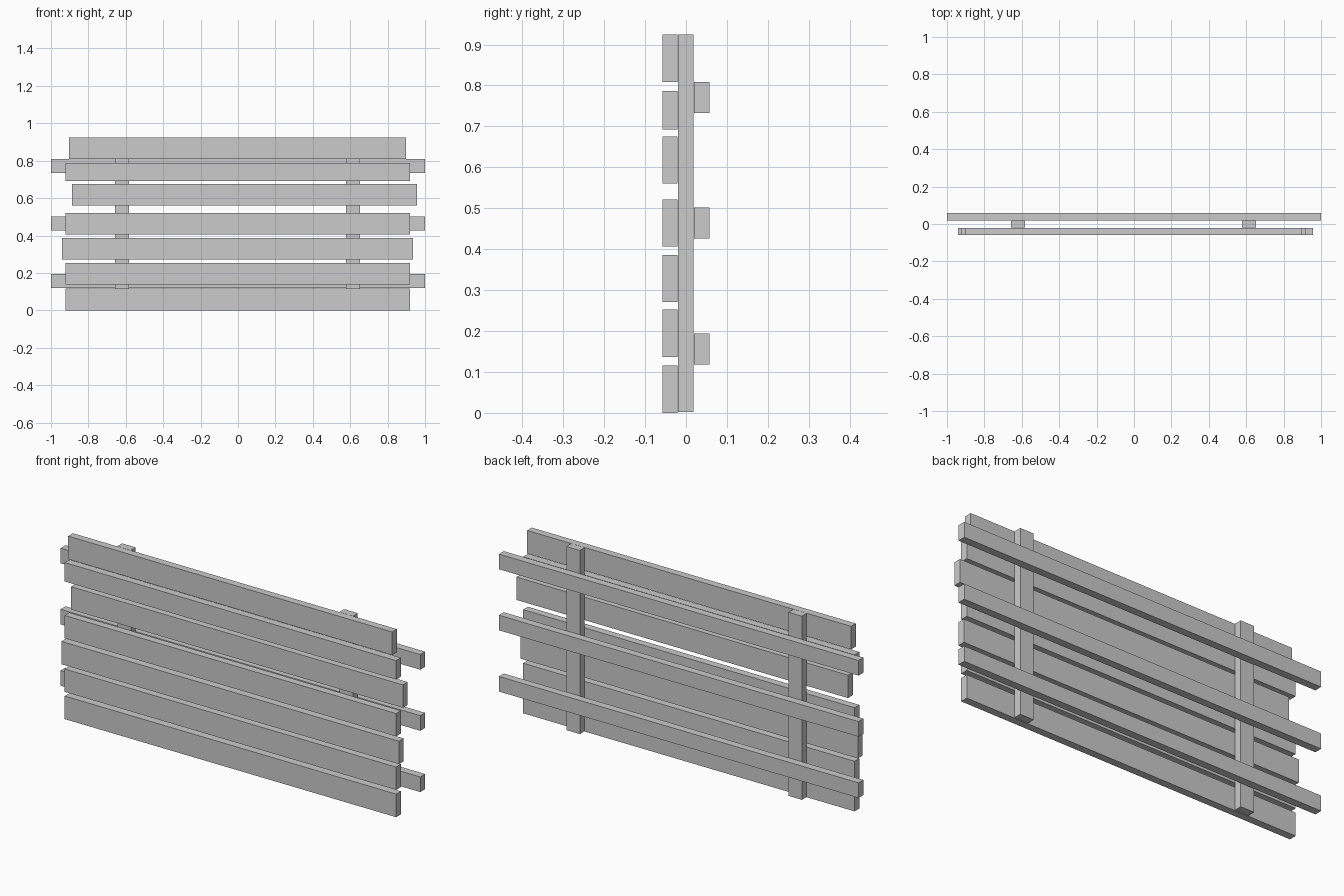
import bpy


def board(name, x0, x1, y0, y1, z0, z1):
    bpy.ops.mesh.primitive_cube_add(
        size=1, location=((x0 + x1) / 2, (y0 + y1) / 2, (z0 + z1) / 2))
    ob = bpy.context.object
    ob.name = name
    ob.scale = (x1 - x0, y1 - y0, z1 - z0)
    bpy.ops.object.transform_apply(location=False, rotation=False, scale=True)
    return ob


# Front slats: left, right, bottom, top
slats = [
    (-0.923, 0.92, 0.0, 0.116),
    (-0.923, 0.92, 0.137, 0.252),
    (-0.941, 0.936, 0.271, 0.386),
    (-0.923, 0.92, 0.406, 0.521),
    (-0.887, 0.958, 0.56, 0.675),
    (-0.923, 0.92, 0.692, 0.787),
    (-0.904, 0.898, 0.809, 0.925),
]
for i, (x0, x1, z0, z1) in enumerate(slats, 1):
    board(f"front_slat_{i}", x0, x1, -0.058, -0.0205, z0, z1)

# Upright posts
for side, x in (("left", -0.62), ("right", 0.615)):
    board(f"post_{side}", x - 0.0375, x + 0.0375, -0.0195, 0.0185, 0.002, 0.925)

# Rear rails
for i, z in enumerate((0.118, 0.426, 0.733), 1):
    board(f"rear_rail_{i}", -1.0, 1.0, 0.0195, 0.058, z, z + 0.076)
